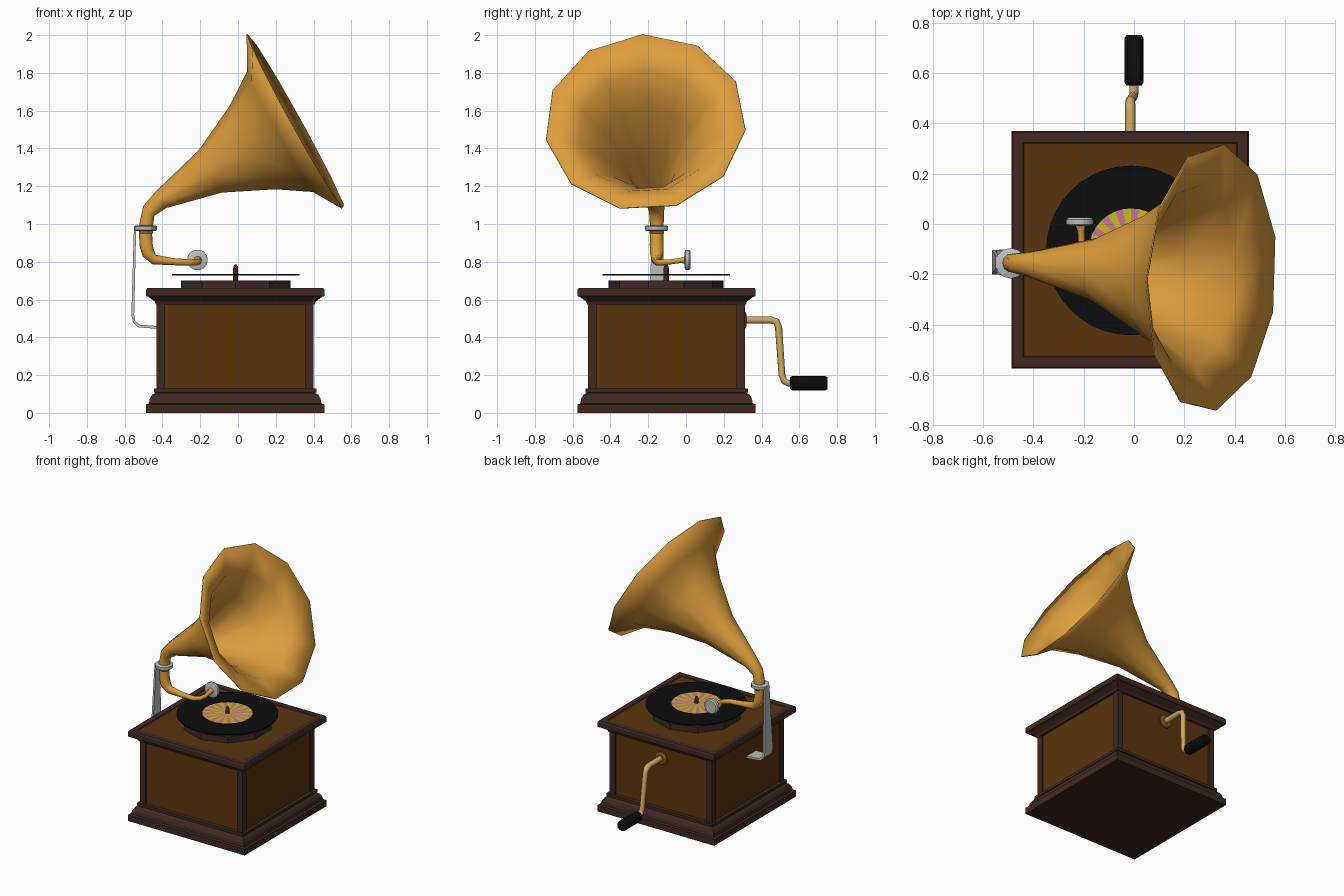
import bpy, bmesh, math
from mathutils import Vector

if "Cube" in bpy.data.objects:
    bpy.data.objects.remove(bpy.data.objects["Cube"])


def material(name, rgb):
    m = bpy.data.materials.new(name)
    m.diffuse_color = (*rgb, 1)
    m.use_nodes = True
    m.node_tree.nodes["Principled BSDF"].inputs["Base Color"].default_value = m.diffuse_color
    return m


HORN = material("horn_gold", (0.73, 0.34, 0.045))
BRASS = material("pale_brass", (0.62, 0.40, 0.12))
DARK_BRASS = material("dark_brass", (0.20, 0.09, 0.012))
PANEL = material("panel_wood", (0.10, 0.035, 0.004))
WOOD = material("dark_wood", (0.050, 0.022, 0.016))
BLACK = material("black", (0.004, 0.004, 0.004))
METAL = material("grey_metal", (0.52, 0.52, 0.52))
PINK = material("label_pink", (0.60, 0.17, 0.30))
YELLOW = material("label_yellow", (0.60, 0.50, 0.01))

CX, CY = -0.015, -0.103      # cabinet centre
RX, RY = -0.012, -0.105      # record centre


def finish(name, bm, mats, smooth=None):
    me = bpy.data.meshes.new(name)
    bm.to_mesh(me)
    bm.free()
    ob = bpy.data.objects.new(name, me)
    bpy.context.collection.objects.link(ob)
    for m in mats:
        me.materials.append(m)
    if smooth:
        bpy.ops.object.select_all(action='DESELECT')
        ob.select_set(True)
        bpy.context.view_layer.objects.active = ob
        bpy.ops.object.shade_smooth_by_angle(angle=math.radians(smooth))
    return ob


def loft(name, rings, sides, mat, start=0.0, caps=True, smooth=None):
    """Skin round rings given as (centre, normal, radius)."""
    bm = bmesh.new()
    loops = []
    for c, n, r in rings:
        n = Vector(n).normalized()
        u = Vector((0, 0, 1)).cross(n)
        u = u.normalized() if u.length > 0.02 else Vector((0, 1, 0))
        v = n.cross(u)
        angles = [start + math.tau * j / sides for j in range(sides)]
        loops.append([bm.verts.new(Vector(c) + r * (math.cos(a) * u + math.sin(a) * v))
                      for a in angles])
    for a, b in zip(loops, loops[1:]):
        for j in range(sides):
            k = (j + 1) % sides
            bm.faces.new((a[j], a[k], b[k], b[j]))
    if caps:
        bm.faces.new(loops[0][::-1])
        bm.faces.new(loops[-1])
    return finish(name, bm, [mat], smooth)


def tube(name, path, sides, mat, smooth=50):
    """Tube along points (x, y, z, radius)."""
    p = [Vector(q[:3]) for q in path]
    last = len(p) - 1
    rings = [(p[i], (p[min(i + 1, last)] - p[max(i - 1, 0)]), path[i][3])
             for i in range(len(p))]
    return loft(name, rings, sides, mat, smooth=smooth)


def disc(name, x, y, profile, sides, mat, smooth=None):
    """Upright turned part from (radius, z) points."""
    return loft(name, [((x, y, z), (0, 0, 1), r) for r, z in profile], sides, mat, smooth=smooth)


def square_loft(name, profile, mats, top_mat=0):
    """Square moulding from (half width, z) points."""
    bm = bmesh.new()
    loops = [[bm.verts.new((CX + sx * h, CY + sy * h, z))
              for sx, sy in ((-1, -1), (1, -1), (1, 1), (-1, 1))] for h, z in profile]
    for a, b in zip(loops, loops[1:]):
        for j in range(4):
            k = (j + 1) % 4
            bm.faces.new((a[j], a[k], b[k], b[j]))
    bm.faces.new(loops[0][::-1])
    bm.faces.new(loops[-1]).material_index = top_mat
    return finish(name, bm, mats)


# Cabinet
square_loft("plinth", [(0.472, 0), (0.472, 0.045), (0.457, 0.05), (0.452, 0.075),
                       (0.44, 0.096), (0.422, 0.106), (0.43, 0.108), (0.43, 0.128),
                       (0.40, 0.13)], [WOOD])
square_loft("cabinet_panels", [(0.406, 0.12), (0.406, 0.585)], [PANEL])
square_loft("lid", [(0.40, 0.573), (0.42, 0.575), (0.426, 0.59), (0.46, 0.615),
                    (0.472, 0.618), (0.472, 0.652), (0.466, 0.662), (0.426, 0.662),
                    (0.422, 0.658)], [WOOD, PANEL], 1)

bm = bmesh.new()
for sx in (-1, 1):
    for sy in (-1, 1):
        geo = bmesh.ops.create_cube(bm, size=1)["verts"]
        bmesh.ops.scale(bm, vec=(0.045, 0.045, 0.455), verts=geo)
        bmesh.ops.translate(bm, vec=(CX + sx * 0.393, CY + sy * 0.393, 0.352), verts=geo)
finish("corner_posts", bm, [WOOD])

# Turntable, record, label and spindle
disc("platter", RX, RY, [(0.304, 0.655), (0.304, 0.702)], 10, WOOD)
disc("record", RX, RY, [(0.337, 0.728), (0.337, 0.735)], 40, BLACK)
disc("spindle", RX, RY, [(0.014, 0.70), (0.014, 0.765), (0.011, 0.779), (0.005, 0.785)],
     10, WOOD, 50)

bm = bmesh.new()
hub = bm.verts.new((RX, RY, 0.738))
N = 32
rim = [bm.verts.new((RX + 0.167 * math.cos(math.tau * i / N),
                     RY + 0.167 * math.sin(math.tau * i / N), 0.738)) for i in range(N)]
for i in range(N):
    bm.faces.new((hub, rim[i], rim[(i + 1) % N])).material_index = i % 2
finish("record_label", bm, [YELLOW, PINK])

# Horn: tilted rings narrowing into an upright neck
TILT = (0.875, -0.05, 0.484)
horn = loft("horn", [((-0.487, -0.155, 0.95), (0.03, 0, 1), 0.038),
                     ((-0.485, -0.155, 1.0), (0.1, 0, 1), 0.037),
                     ((-0.472, -0.156, 1.068), (0.65, -0.02, 0.75), 0.040),
                     ((-0.41, -0.161, 1.125), (0.8, -0.04, 0.6), 0.052),
                     ((-0.145, -0.181, 1.277), TILT, 0.130),
                     ((0.08, -0.198, 1.402), TILT, 0.256),
                     ((0.228, -0.209, 1.485), TILT, 0.370),
                     ((0.305, -0.215, 1.537), TILT, 0.535)],
            11, HORN, math.radians(-5), caps=False, smooth=60)
shell = horn.modifiers.new("thickness", 'SOLIDIFY')
shell.thickness = 0.006

# Tone arm and sound box
tube("tone_arm", [(-0.49, -0.155, 0.97, 0.036), (-0.487, -0.155, 0.89, 0.037),
                  (-0.475, -0.155, 0.845, 0.036), (-0.445, -0.155, 0.812, 0.028),
                  (-0.35, -0.155, 0.801, 0.020), (-0.255, -0.15, 0.796, 0.017),
                  (-0.22, -0.125, 0.796, 0.016), (-0.207, -0.08, 0.80, 0.014),
                  (-0.21, -0.03, 0.807, 0.014), (-0.213, 0.0, 0.81, 0.022)], 10, HORN)
tube("sound_box", [(-0.215, -0.008, 0.81, 0.040), (-0.215, -0.002, 0.81, 0.055),
                   (-0.215, 0.017, 0.81, 0.055), (-0.215, 0.025, 0.81, 0.046)],
     14, METAL, 30)

# Horn clamp and strap bracket
disc("clamp_ring", -0.49, -0.156, [(0.053, 0.963), (0.061, 0.967), (0.061, 0.988),
                                   (0.053, 0.992)], 12, METAL, 30)
bm = bmesh.new()
strip = [(-0.52, 0.985, 0.05), (-0.545, 0.98, 0.05), (-0.557, 0.52, 0.095),
         (-0.55, 0.483, 0.097), (-0.525, 0.46, 0.10), (-0.42, 0.452, 0.11)]
pairs = [[bm.verts.new((x, -0.152 + s * w / 2, z)) for s in (-1, 1)] for x, z, w in strip]
for a, b in zip(pairs, pairs[1:]):
    bm.faces.new((a[0], b[0], b[1], a[1]))
strap = finish("horn_bracket", bm, [METAL])
sol = strap.modifiers.new("thickness", 'SOLIDIFY')
sol.thickness, sol.offset = 0.015, 0

# Crank with wall plate and grip
tube("crank_plate", [(CX, 0.295, 0.49, 0.048), (CX, 0.312, 0.49, 0.048),
                     (CX, 0.32, 0.49, 0.036)], 14, DARK_BRASS, 30)
tube("crank", [(CX, 0.30, 0.492, 0.020), (CX, 0.45, 0.492, 0.020),
               (CX, 0.478, 0.483, 0.020), (CX, 0.49, 0.455, 0.019),
               (-0.002, 0.508, 0.20, 0.018), (0, 0.52, 0.168, 0.018),
               (0, 0.542, 0.157, 0.018), (0, 0.57, 0.157, 0.018)], 10, BRASS)
tube("crank_grip", [(0, 0.55, 0.157, 0.030), (0, 0.562, 0.157, 0.038),
                    (0, 0.738, 0.157, 0.038), (0, 0.75, 0.157, 0.031)], 12, BLACK, 30)
